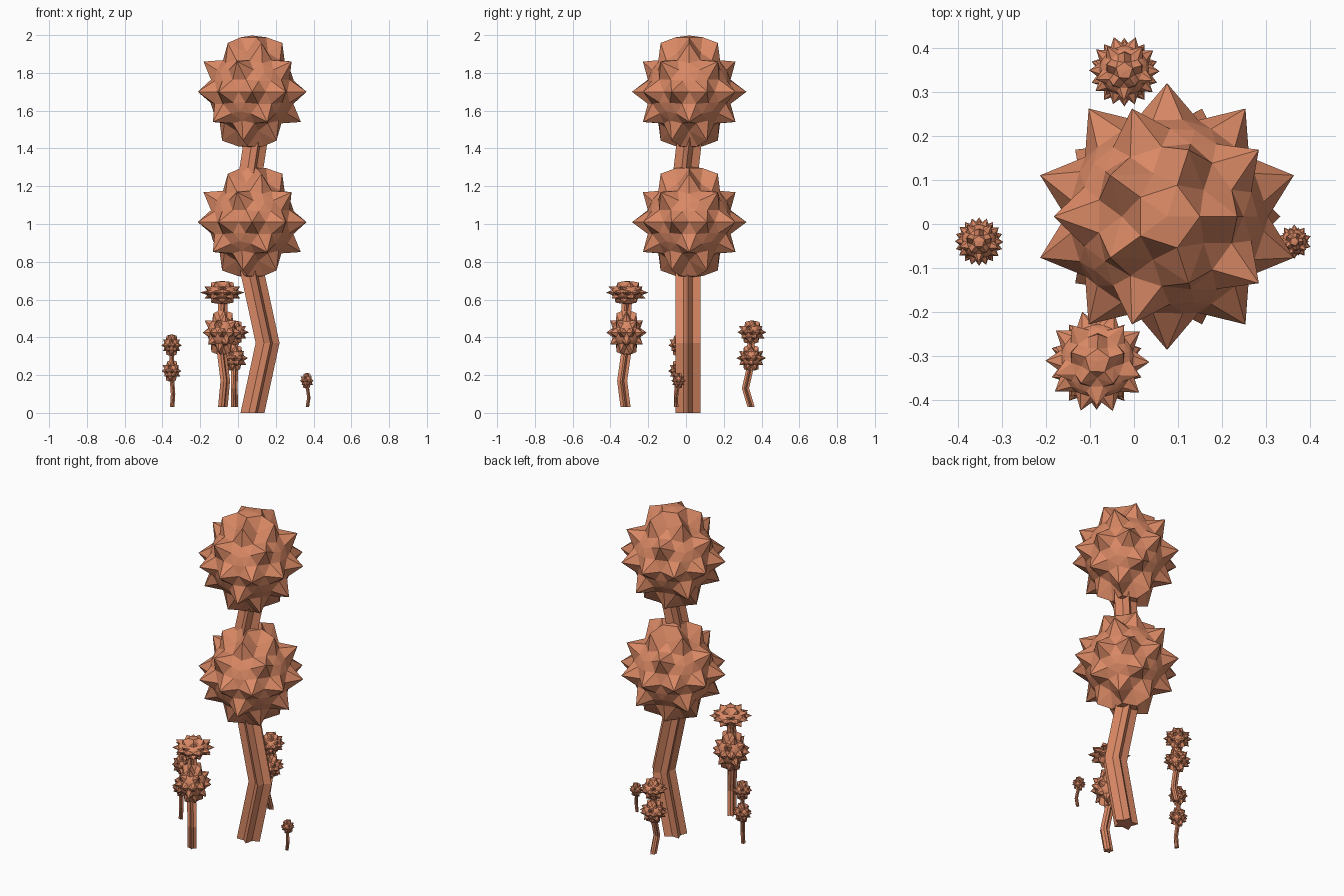
import bpy, bmesh, math
from mathutils import Vector, Matrix

if "Cube" in bpy.data.objects:
    bpy.data.objects.remove(bpy.data.objects["Cube"])

mat = bpy.data.materials.new("clay")
mat.diffuse_color = (0.70, 0.25, 0.13, 1)
mat.use_nodes = True
mat.node_tree.nodes["Principled BSDF"].inputs["Base Color"].default_value = mat.diffuse_color


def finish(bm, name):
    bmesh.ops.recalc_face_normals(bm, faces=bm.faces)
    me = bpy.data.meshes.new(name)
    bm.to_mesh(me)
    bm.free()
    me.materials.append(mat)
    ob = bpy.data.objects.new(name, me)
    bpy.context.collection.objects.link(ob)
    return ob


def ico_dirs(level):
    bm = bmesh.new()
    bmesh.ops.create_icosphere(bm, subdivisions=level, radius=1)
    dirs = [v.co.normalized() for v in bm.verts]
    bm.free()
    return dirs


# spike directions: the edge midpoints of an icosahedron
corners = ico_dirs(1)
spikes = [d for d in ico_dirs(2) if max(d.dot(c) for c in corners) < 0.99]


def spiky_ball(name, centre, radius, half_height, low=0.76, turn=0):
    bm = bmesh.new()
    bmesh.ops.create_icosphere(bm, subdivisions=3, radius=1)
    for v in bm.verts:
        d = v.co.normalized()
        tip = max(d.dot(s) for s in spikes) > 0.999
        cap = abs(d.z) > 0.93            # smooth cap at both poles
        v.co = d * (1 if tip else 0.98 if cap else low)
    m = (Matrix.Translation(centre) @ Matrix.Rotation(turn, 4, 'Z')
         @ Matrix.Diagonal((radius, radius, half_height / 0.98, 1)))
    bmesh.ops.transform(bm, matrix=m, verts=bm.verts)
    return finish(bm, name)


def star_stalk(name, path, radius, points=5):
    # star cross-section carried along a bent path
    bm = bmesh.new()
    rings = []
    for p in path:
        ring = []
        for i in range(points * 2):
            a = math.pi * i / points
            r = radius if i % 2 == 0 else radius * 0.58
            ring.append(bm.verts.new(Vector(p) + Vector((r * math.cos(a), r * math.sin(a), 0))))
        rings.append(ring)
    n = points * 2
    for a, b in zip(rings, rings[1:]):
        for i in range(n):
            bm.faces.new((a[i], a[(i + 1) % n], b[(i + 1) % n], b[i]))
    bm.faces.new(rings[0][::-1])
    bm.faces.new(rings[-1])
    return finish(bm, name)


# name: (stalk path, stalk radius, balls as (centre, radius, half height), valley depth)
plants = {
    "main": ([(0.07, 0.01, 0.0), (0.15, 0.01, 0.37), (0.07, 0.01, 0.74),
              (0.05, -0.01, 1.2), (0.09, 0.02, 1.46)], 0.07,
             [((0.075, 0.017, 1.01), 0.303, 0.295),
              ((0.075, 0.017, 1.70), 0.303, 0.298)], 0.76),
    "front": ([(-0.083, -0.32, 0.03), (-0.07, -0.338, 0.17), (-0.09, -0.315, 0.33),
               (-0.085, -0.32, 0.5), (-0.083, -0.31, 0.62)], 0.028,
              [((-0.085, -0.315, 0.425), 0.107, 0.118),
               ((-0.083, -0.312, 0.637), 0.118, 0.061)], 0.72),
    "back": ([(-0.02, 0.345, 0.03), (-0.022, 0.315, 0.13), (-0.02, 0.34, 0.24),
              (-0.022, 0.345, 0.42)], 0.02,
             [((-0.022, 0.345, 0.29), 0.078, 0.068),
              ((-0.022, 0.348, 0.427), 0.08, 0.062)], 0.72),
    "left": ([(-0.35, -0.05, 0.03), (-0.345, -0.052, 0.1), (-0.352, -0.042, 0.19),
              (-0.352, -0.04, 0.36)], 0.013,
             [((-0.352, -0.04, 0.222), 0.055, 0.057),
              ((-0.352, -0.04, 0.358), 0.055, 0.057)], 0.72),
    "right": ([(0.366, -0.05, 0.03), (0.374, -0.052, 0.08), (0.364, -0.042, 0.15)], 0.01,
              [((0.364, -0.04, 0.17), 0.039, 0.041)], 0.72),
}

for name, (path, r, balls, low) in plants.items():
    star_stalk(name + "_stalk", path, r)
    for i, (c, br, hh) in enumerate(balls):
        turn = 0 if name == "main" else 0.3 * i
        spiky_ball(f"{name}_ball_{i + 1}", Vector(c), br, hh, low, turn)
